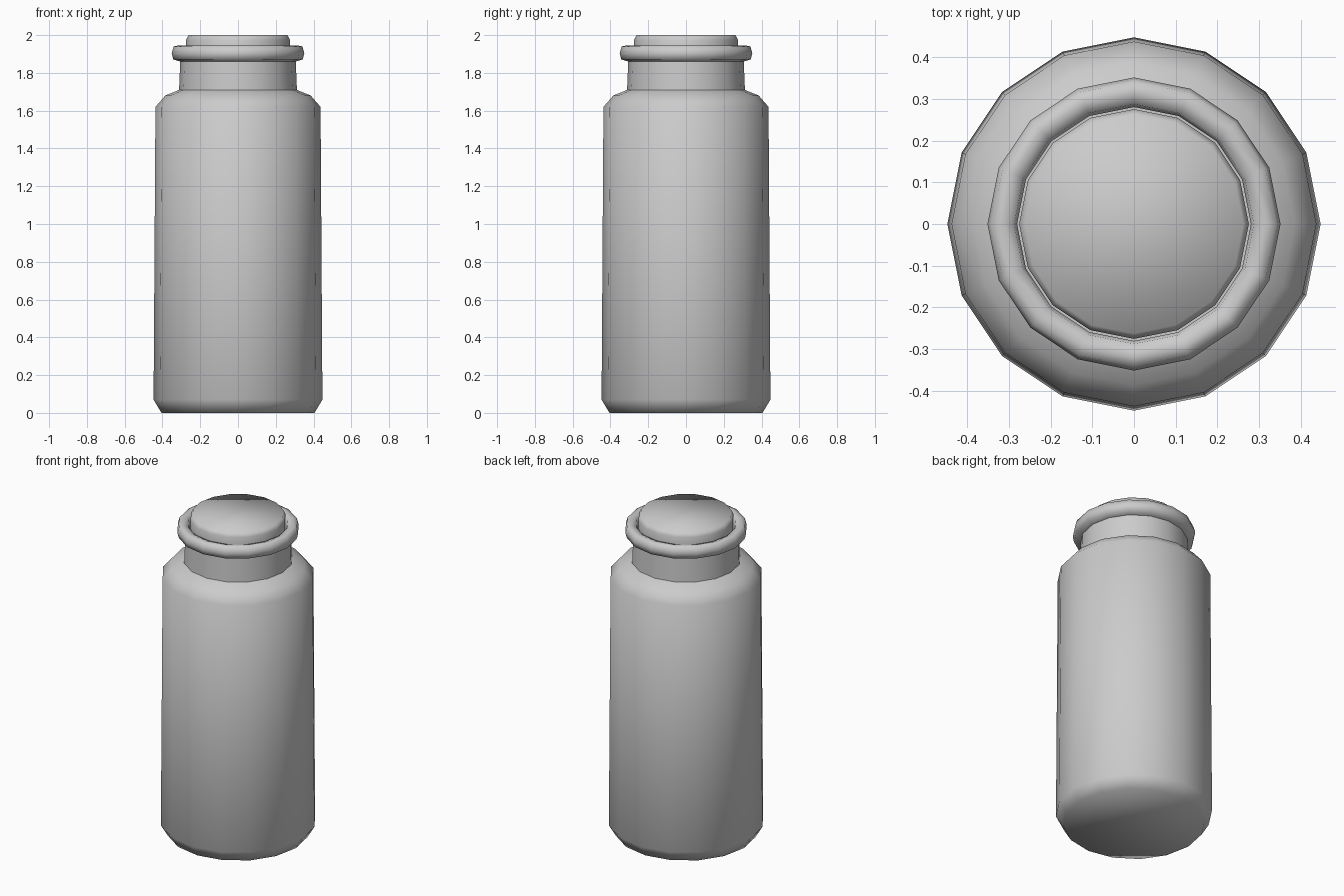
import bpy, bmesh, math

if "Cube" in bpy.data.objects:
    bpy.data.objects.remove(bpy.data.objects["Cube"])

SIDES = 16


def lathe(name, profile, angle=65):
    """Revolve an (r, z) profile around z; r == 0 ends become poles."""
    bm = bmesh.new()
    rings = []
    for r, z in profile:
        rings.append([bm.verts.new((r * math.cos(2 * math.pi * i / SIDES),
                                    r * math.sin(2 * math.pi * i / SIDES), z))
                      for i in range(SIDES)])
    for a, b in zip(rings, rings[1:]):
        for i in range(SIDES):
            j = (i + 1) % SIDES
            bm.faces.new((a[i], a[j], b[j], b[i]))
    # flat caps on both ends
    bm.faces.new(rings[0][::-1])
    bm.faces.new(rings[-1])
    bmesh.ops.recalc_face_normals(bm, faces=bm.faces[:])
    mesh = bpy.data.meshes.new(name)
    bm.to_mesh(mesh)
    bm.free()
    ob = bpy.data.objects.new(name, mesh)
    bpy.context.collection.objects.link(ob)
    bpy.ops.object.select_all(action='DESELECT')
    ob.select_set(True)
    bpy.context.view_layer.objects.active = ob
    bpy.ops.object.shade_smooth_by_angle(angle=math.radians(angle))
    return ob


# Jar: chamfered base, tapered wall, shoulder, neck, rolled lip, inner mouth
lathe("jar", [
    (0.405, 0.0), (0.447, 0.07), (0.437, 1.62), (0.385, 1.68), (0.312, 1.71),
    (0.306, 1.86), (0.343, 1.872), (0.351, 1.905), (0.341, 1.94),
    (0.315, 1.945), (0.287, 1.935), (0.28, 1.90), (0.28, 1.84),
])

# Stopper: bevelled plug seated in the mouth
lathe("stopper", [
    (0.268, 1.835), (0.275, 1.90), (0.275, 1.975), (0.262, 2.0),
])
